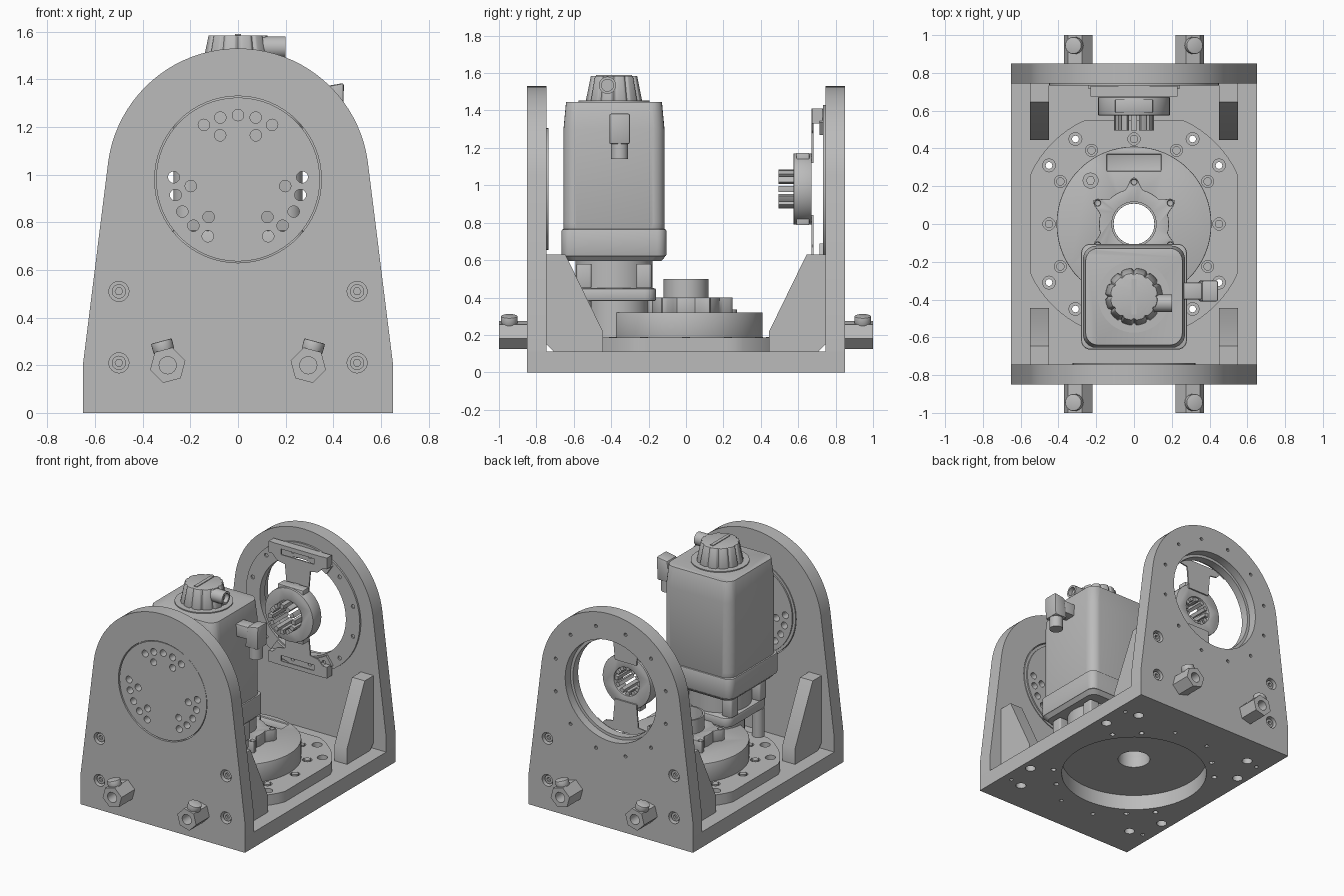
import bpy, bmesh, math
from mathutils import Vector

if "Cube" in bpy.data.objects:
    bpy.data.objects.remove(bpy.data.objects["Cube"])

grey = bpy.data.materials.new("machined grey")
grey.use_nodes = True
grey.diffuse_color = (0.5, 0.5, 0.5, 1)
grey.node_tree.nodes["Principled BSDF"].inputs["Base Color"].default_value = (0.5, 0.5, 0.5, 1)

AXES = {"X": lambda u, v, w: (w, u, v), "Y": lambda u, v, w: (u, w, v), "Z": lambda u, v, w: (u, v, w)}
SIGNS = (-1, 1)
AXIS_Z = 0.98   # height of the tilt axis
MOTOR_Y = -0.385


# Outline helpers
def polar(r, deg, cu=0, cv=0):
    return (cu + r * math.cos(math.radians(deg)), cv + r * math.sin(math.radians(deg)))


def circ(r, cu=0, cv=0, n=32, turn=0):
    return [polar(r, turn + 360 * i / n, cu, cv) for i in range(n)]


def rect(u0, u1, v0, v1):
    return [(u0, v0), (u1, v0), (u1, v1), (u0, v1)]


def rounded(half, r, cu=0, cv=0, n=6):
    k = half - r
    return [polar(r, q * 90 + 90 * i / n, cu + sx * k, cv + sy * k)
            for q, (sx, sy) in enumerate([(1, 1), (-1, 1), (-1, -1), (1, -1)]) for i in range(n + 1)]


def sector(r0, r1, mid, spread, cv=0, n=14):
    steps = [mid - spread + 2 * spread * i / n for i in range(n + 1)]
    return [polar(r1, a, 0, cv) for a in steps] + [polar(r0, a, 0, cv) for a in reversed(steps)]


# A part is a set of extruded outlines (loop, axis, start, end, end scale), less a set of cutters
def mesh_object(name, solids):
    bm = bmesh.new()
    for loop, axis, a, b, *scale in solids:
        s = scale[0] if scale else 1
        cu, cv = (sum(p[i] for p in loop) / len(loop) for i in (0, 1))
        low = [bm.verts.new(AXES[axis](u, v, a)) for u, v in loop]
        high = [bm.verts.new(AXES[axis](cu + (u - cu) * s, cv + (v - cv) * s, b)) for u, v in loop]
        bm.faces.new(low)
        bm.faces.new(high)
        for i in range(len(loop)):
            j = (i + 1) % len(loop)
            bm.faces.new((low[i], low[j], high[j], high[i]))
    bmesh.ops.recalc_face_normals(bm, faces=bm.faces)
    mesh = bpy.data.meshes.new(name)
    bm.to_mesh(mesh)
    bm.free()
    obj = bpy.data.objects.new(name, mesh)
    bpy.context.collection.objects.link(obj)
    mesh.materials.append(grey)
    return obj


def part(name, solids, cuts=(), bevel=0):
    obj = mesh_object(name, solids)
    cutters = []
    for group in cuts:
        cutter = mesh_object("cutter", group)
        cutter.hide_render = True
        mod = obj.modifiers.new("cut", "BOOLEAN")
        mod.object, mod.solver = cutter, "EXACT"
        cutters.append(cutter)
    if bevel:
        mod = obj.modifiers.new("bevel", "BEVEL")
        mod.width, mod.segments, mod.angle_limit = bevel, 2, math.radians(50)
    if obj.modifiers:
        bpy.context.view_layer.update()
        graph = bpy.context.evaluated_depsgraph_get()
        obj.data = bpy.data.meshes.new_from_object(obj.evaluated_get(graph))
        obj.modifiers.clear()
    for cutter in cutters:
        bpy.data.objects.remove(cutter)
    return obj


# Base plate with round recess and fixing holes
mount_spots = [(sx * u, sy * v) for sx in SIGNS for sy in SIGNS for u, v in ((0.31, 0.45), (0.45, 0.31))]
blind = [(circ(0.035, sx * u, sy * v, 16), "Z", -0.1, 0.06)
         for sx in SIGNS for sy in SIGNS for u, v in ((0.58, 0.79), (0.22, 0.79), (0.58, 0.4), (0.48, 0.62))]
pins = [(circ(0.014, sx * u, sy * v, 12), "Z", -0.1, 0.06)
        for sx in SIGNS for sy in SIGNS for u, v in ((0.4, 0.79), (0.58, 0.6), (0.14, 0.6))]
through = [(circ(0.018, u, v, 12), "Z", -0.1, 0.3) for u, v in mount_spots]
part("base_plate", [(rect(-0.65, 0.65, -0.85, 0.85), "Z", 0, 0.11)],
     [[(circ(0.49, n=64), "Z", -0.1, 0.2)], blind + pins + through])

# End walls: tapered sides and a round top
outline = [(-0.65, 0), (0.65, 0), (0.65, 0.21)] + [polar(0.55, 8 + 164 * i / 40, 0, AXIS_Z) for i in range(41)]
outline.append((-0.65, 0.21))
bolt_spots = [(sx * 0.5, z) for sx in SIGNS for z in (0.21, 0.51)]
for name, sy in (("front", -1), ("back", 1)):
    bores = [(circ(0.042, u, v, 24), "Y", sy * 0.8, sy * 0.9) for u, v in bolt_spots]
    bores += [(circ(0.35 if sy < 0 else 0.36, 0, AXIS_Z, 64), "Y", sy * 0.6, sy * 0.95)]
    if sy > 0:
        bores += [(circ(0.012, *polar(0.45, 15 + 30 * i, 0, AXIS_Z), 10), "Y", 0.82, 0.9) for i in range(12)]
    part(name + "_wall", [(outline, "Y", sy * 0.745, sy * 0.85)], [bores])
    part(name + "_wall_bolts", [(circ(0.03, u, v, 20), "Y", sy * 0.79, sy * 0.835) for u, v in bolt_spots],
         [[(circ(0.016, u, v, 6), "Y", sy * 0.815, sy * 0.9) for u, v in bolt_spots]])
    for side, sx in (("right", -1), ("left", 1)):
        # Corner gusset
        gusset = [(0.705, 0.11), (0.445, 0.11), (0.445, 0.22), (0.645, 0.63), (0.745, 0.63), (0.745, 0.15)]
        part(f"{name}_{side}_gusset", [([(sy * y, z) for y, z in gusset], "X", sx * 0.45, sx * 0.55)])
        # Hexagonal fitting with a tilted plug
        tilt = 90 - sx * 15
        hexagon = circ(0.077, sx * 0.295, 0.2, 6, tilt - 30)
        part(f"{name}_{side}_fitting", [(hexagon, "Y", sy * 0.85, sy)],
             [[(circ(0.036, sx * 0.295, 0.2, 24), "Y", sy * 0.9, sy * 1.1)]])
        plug = part(f"{name}_{side}_plug", [(circ(0.045, n=24), "Z", 0.06, 0.105)], bevel=0.005)
        plug.location = Vector((sx * 0.295, sy * 0.945, 0.2))
        plug.rotation_euler.y = sx * math.radians(15)

# Indexing disc in the front wall: three groups of holes
index_holes = [(circ(0.024, *polar(r, 90 + 120 * k + a, 0, AXIS_Z), 20), "Y", -1, -0.6)
               for k in range(3) for r, angles in ((0.27, (-32, -16, 0, 16, 32)), (0.2, (-22, 22))) for a in angles]
part("index_disc", [(circ(0.344, 0, AXIS_Z, 64), "Y", -0.845, -0.745)], [index_holes])
part("index_disc_lip", [(circ(0.325, 0, AXIS_Z, 64), "Y", -0.746, -0.735)], [index_holes])

# Ring and two brackets on the back wall
ring_holes = [(circ(0.014, *polar(0.41, 15 + 30 * i, 0, AXIS_Z), 12), "Y", 0.7, 0.742) for i in range(12)]
part("bearing_ring", [(circ(0.45, 0, AXIS_Z, 64), "Y", 0.732, 0.79)],
     [[(circ(0.34, 0, AXIS_Z, 64), "Y", 0.6, 0.9)] + ring_holes])
for name, s in (("upper", 1), ("lower", -1)):
    arm = [(0.2, 0.43), (0.2, 0.35), (0.16, 0.31), (0.1, 0.3), (0.085, 0.14)]
    arm = arm + [(-x, z) for x, z in reversed(arm)]
    part(name + "_bracket_flange", [(sector(0.35, 0.43, s * 90, 34, AXIS_Z), "Y", 0.715, 0.733)],
         [[(circ(0.016, *polar(0.39, s * 90 + a, 0, AXIS_Z), 12), "Y", 0.7, 0.74) for a in (-27, -10, 10, 27)]])
    edge, inner = AXIS_Z + s * 0.43, AXIS_Z + s * 0.35
    part(name + "_bracket_sides", [(rect(sx * 0.19, sx * 0.23, *sorted((edge, inner))), "Y", 0.675, 0.73)
                                   for sx in SIGNS])
    part(name + "_bracket_shelf", [(rect(-0.2, 0.2, *sorted((edge, edge - s * 0.01))), "Y", 0.675, 0.73)])
    part(name + "_bracket_arm", [([(x, AXIS_Z + s * z) for x, z in arm], "Y", 0.672, 0.682)],
         [[(rect(-0.13, 0.13, *sorted((AXIS_Z + s * 0.36, AXIS_Z + s * 0.4))), "Y", 0.6, 0.7)]])

# Toothed collar held by the brackets
part("collar", [(circ(0.19, 0, AXIS_Z, 48), "Y", 0.575, 0.672)],
     [[(circ(0.1, 0, AXIS_Z, 32), "Y", 0.5, 0.7)],
      [(circ(0.015, x, 0.63, 12), "Z", 1.1, 1.3) for x in (-0.06, 0, 0.06)]], bevel=0.006)
part("collar_teeth", [(sector(0.075, 0.105, 30 * i, 9, AXIS_Z, 3), "Y", 0.495, 0.66) for i in range(12)])
part("collar_clamps", [(rect(-0.1, 0.1, *sorted((AXIS_Z + s * 0.13, AXIS_Z + s * 0.193))), "Y", 0.59, 0.66)
                       for s in SIGNS], bevel=0.005)

# Rotary unit: flange, body, star hub and hollow shaft
square = [tuple(max(-0.55, min(0.55, c)) for c in p) for p in circ(0.61, n=72)]
rim = [(circ(0.032, *polar(0.45, 30 * i), 20), "Z", 0.165, 0.3) for i in range(12)]
part("unit_flange", [(square, "Z", 0.11, 0.185)],
     [[(circ(0.108), "Z", 0, 0.6)], rim + [(circ(0.034, u, v, 20), "Z", 0.15, 0.3) for u, v in mount_spots], through])
part("rim_bolts", [(circ(0.022, *polar(0.45, 30 * i), 16), "Z", 0.16, 0.19) for i in range(12)])
part("unit_body", [(circ(0.41, n=64), "Z", 0.18, 0.32)],
     [[(circ(0.108), "Z", 0, 0.6), (rect(-0.145, 0.145, 0.28, 0.37), "Z", 0.31, 0.4)]], bevel=0.012)
part("body_plug", [(circ(0.042, -0.23, 0.23, 24), "Z", 0.31, 0.335)],
     [[(circ(0.022, -0.23, 0.23, 6), "Z", 0.32, 0.4)]])
star = [polar(0.185 + 0.065 * max(0, math.cos(math.radians(6 * (5 * i - 90)))) ** 2, 5 * i) for i in range(72)]
part("star_hub", [(star, "Z", 0.31, 0.4)],
     [[(circ(0.108), "Z", 0, 0.6)] + [(circ(0.016, *polar(0.222, 30 + 60 * i), 12), "Z", 0.37, 0.5) for i in range(6)]],
     bevel=0.008)
part("hollow_shaft", [(circ(0.12, n=48), "Z", 0.39, 0.5)], [[(circ(0.108, n=48), "Z", 0, 0.6)]])

# Gear stage under the motor
part("gear_pedestal", [(circ(0.17, 0, -0.37), "Z", 0.185, 0.39)])
corners = [(sx * 0.19, MOTOR_Y + sy * 0.16) for sx in SIGNS for sy in SIGNS]
part("gear_posts", [(circ(0.04, u, v, 20), "Z", 0.185, 0.385) for u, v in corners if v < -0.3])
part("gear_flange", [(rounded(0.225, 0.06, 0, MOTOR_Y), "Z", 0.38, 0.45)], bevel=0.012)
part("gear_neck", [(circ(0.205, 0, MOTOR_Y), "Z", 0.44, 0.61)])
part("neck_ribs", [(rounded(0.04, 0.012, u, v), "Z", 0.45, 0.58) for u, v in corners], bevel=0.006)
part("motor_adapter_taper", [(rounded(0.275, 0.06, 0, MOTOR_Y), "Z", 0.62, 0.595, 0.92)])
part("motor_adapter", [(rounded(0.28, 0.05, 0, MOTOR_Y), "Z", 0.62, 0.765)], bevel=0.008)

# Motor: square housing with scooped corners
grooves = [(circ(0.075, sx * 0.285, MOTOR_Y + sy * 0.285, 24), "Z", 0.8, 1.6) for sx in SIGNS for sy in SIGNS]
part("motor_housing", [(rounded(0.27, 0.07, 0, MOTOR_Y), "Z", 0.76, 1.3),
                       (rounded(0.27, 0.07, 0, MOTOR_Y), "Z", 1.3, 1.445, 0.95)], [grooves], bevel=0.01)
part("motor_screws", [(circ(0.035, sx * 0.215, MOTOR_Y + sy * 0.215, 16), "Z", 0.78, 0.93)
                      for sx in SIGNS for sy in SIGNS])
part("motor_top_plate", [(circ(0.19, 0, MOTOR_Y, 48), "Z", 1.435, 1.452)])
fluted = [polar(0.152 if i % 6 else 0.138, 5 * i, 0, MOTOR_Y) for i in range(72)]
part("motor_cap", [(fluted, "Z", 1.45, 1.585, 0.82)], bevel=0.004)
part("cap_mark", [(rect(-0.012, 0.012, -0.48, -0.29), "Z", 1.58, 1.59)])
part("cap_socket", [(circ(0.046, -0.42, 1.535, 20), "X", 0.1, 0.2)],
     [[(circ(0.032, -0.42, 1.535, 16), "X", 0.17, 0.3)]])

# Cable connector on the motor side
part("connector_arm", [(rect(-0.4, -0.31, 1.27, 1.36), "X", 0.24, 0.36)], bevel=0.008)
part("connector_head", [([(0.34, 1.22), (0.44, 1.22), (0.445, 1.385), (0.36, 1.37)], "Y", -0.41, -0.3)], bevel=0.01)
part("connector_barrel", [(circ(0.046, 0.39, -0.355, 24), "Z", 1.14, 1.23)])

# Smooth the round surfaces, keep the edges sharp
for obj in bpy.context.scene.objects:
    obj.select_set(obj.type == "MESH")
    if obj.type == "MESH":
        bpy.context.view_layer.objects.active = obj
bpy.ops.object.shade_smooth_by_angle(angle=math.radians(30))
